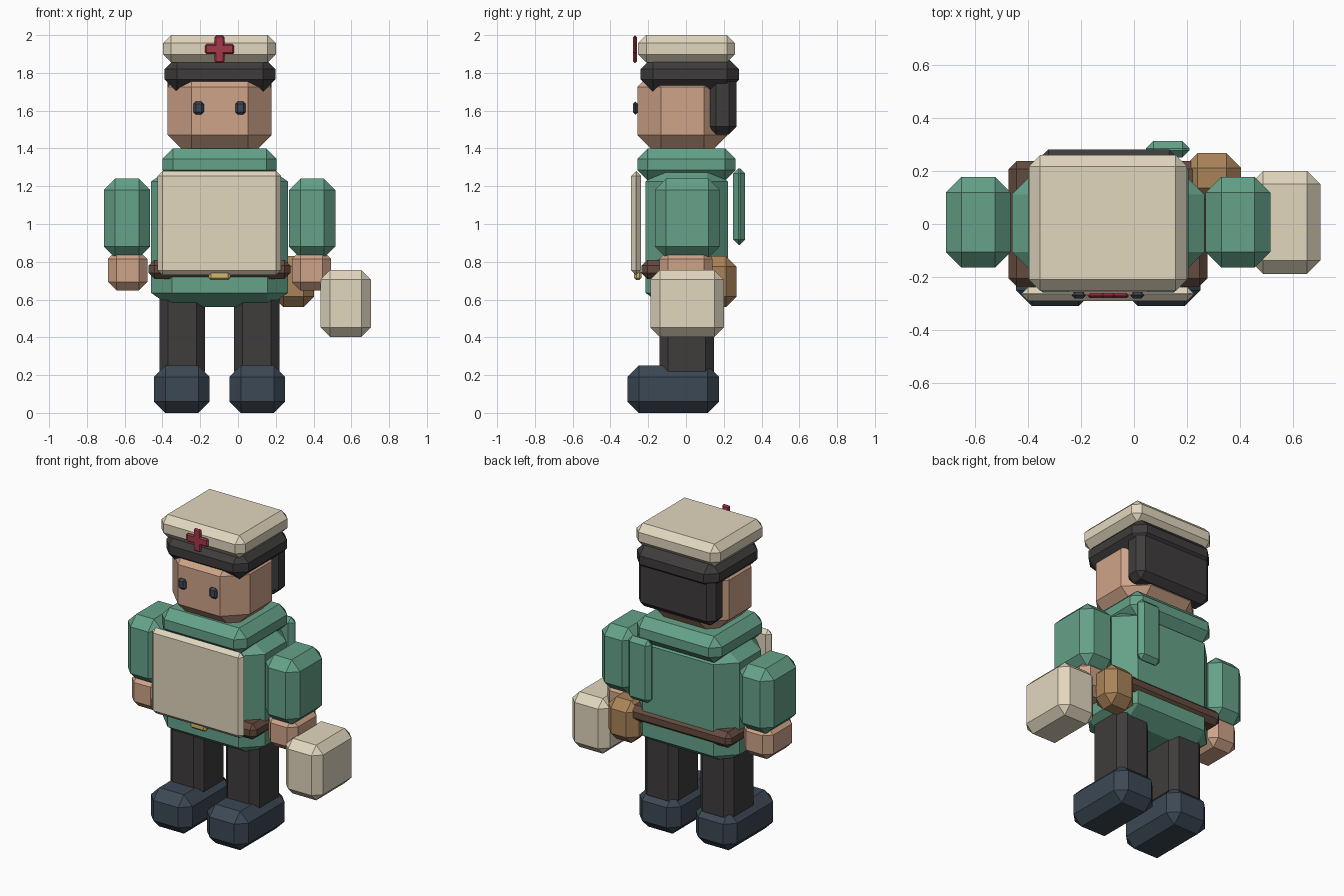
import bpy, bmesh

if "Cube" in bpy.data.objects:
    bpy.data.objects.remove(bpy.data.objects["Cube"])

COLORS = {
    "green": (0.13, 0.36, 0.25), "cream": (0.76, 0.68, 0.52), "skin": (0.62, 0.37, 0.25),
    "dark": (0.05, 0.045, 0.045), "navy": (0.045, 0.065, 0.09), "red": (0.38, 0.04, 0.07),
    "brown": (0.13, 0.07, 0.05), "tan": (0.40, 0.23, 0.10), "gold": (0.65, 0.48, 0.16),
}
MATS = {}
for key, rgb in COLORS.items():
    MATS[key] = bpy.data.materials.new(key)
    MATS[key].diffuse_color = (*rgb, 1)


def block(name, color, xs, ys, zs, c, cv=None, ch=None):
    """Chamfered block: c = top/bottom inset, cv = vertical edge chamfer, ch = chamfer height."""
    cv = c if cv is None else cv
    ch = c if ch is None else ch
    cx, cy, cz = (sum(r) / 2 for r in (xs, ys, zs))
    hx, hy, hz = ((r[1] - r[0]) / 2 for r in (xs, ys, zs))
    bm = bmesh.new()
    pts = set()
    for inset, k, z in ((0, cv, hz - ch), (c, max(cv - c, 0), hz)):
        ax, ay = hx - inset, hy - inset
        for sx in (-1, 1):
            for sy in (-1, 1):
                for sz in (-1, 1):
                    pts.add((cx + sx * (ax - k), cy + sy * ay, cz + sz * z))
                    pts.add((cx + sx * ax, cy + sy * (ay - k), cz + sz * z))
    for p in sorted(pts):
        bm.verts.new(p)
    bmesh.ops.convex_hull(bm, input=bm.verts)
    bmesh.ops.dissolve_limit(bm, angle_limit=0.02, verts=bm.verts, edges=bm.edges)
    bmesh.ops.recalc_face_normals(bm, faces=bm.faces)
    me = bpy.data.meshes.new(name)
    bm.to_mesh(me)
    bm.free()
    me.materials.append(MATS[color])
    ob = bpy.data.objects.new(name, me)
    bpy.context.collection.objects.link(ob)
    return ob


MID = -0.0975  # symmetry plane of the figure


def pair(name, color, xs, *args, **kw):
    """Right block plus its mirror image across the figure's middle."""
    block("right_" + name, color, xs, *args, **kw)
    block("left_" + name, color, (2 * MID - xs[1], 2 * MID - xs[0]), *args, **kw)


# Legs and boots
pair("boot", "navy", (-0.045, 0.25), (-0.31, 0.175), (0, 0.25), 0.06)
pair("leg", "dark", (-0.02, 0.22), (-0.14, 0.148), (0.2, 0.68), 0.02, cv=0.045)

# Tunic, collar and arms
block("tunic", "green", (-0.46, 0.265), (-0.215, 0.222), (0.56, 1.3), 0.11, cv=0.11, ch=0.075)
block("collar", "green", (-0.4, 0.205), (-0.258, 0.262), (1.23, 1.4), 0.055)
pair("sleeve", "green", (0.27, 0.515), (-0.165, 0.178), (0.82, 1.24), 0.06)
pair("hand", "skin", (0.285, 0.493), (-0.14, 0.14), (0.648, 0.86), 0.045)

# Apron, belt, buckle and back strap
block("apron", "cream", (-0.425, 0.227), (-0.29, -0.238), (0.73, 1.28), 0.025)
block("belt", "brown", (-0.473, 0.277), (-0.235, 0.237), (0.71, 0.81), 0.03)
block("buckle", "gold", (-0.155, -0.04), (-0.275, -0.235), (0.703, 0.755), 0.012)
block("back_tab", "green", (0.045, 0.21), (0.25, 0.313), (0.89, 1.295), 0.028)

# Pouch and carried case
block("pouch", "tan", (0.185, 0.403), (0.08, 0.267), (0.56, 0.83), 0.055)
block("case", "cream", (0.437, 0.703), (-0.188, 0.2), (0.402, 0.757), 0.05)

# Head and eyes
block("head", "skin", (-0.372, 0.177), (-0.258, 0.22), (1.395, 1.8), 0.075, cv=0.125)
pair("eye", "navy", (-0.014, 0.04), (-0.281, -0.255), (1.58, 1.648), 0.012)

# Hair
block("hair_cap", "dark", (-0.388, 0.198), (-0.24, 0.281), (1.7, 1.885), 0.065)
block("back_hair", "dark", (-0.372, 0.177), (0.12, 0.267), (1.475, 1.8), 0.04)

# Hat with cross badge
block("hat", "cream", (-0.397, 0.2), (-0.253, 0.26), (1.855, 2.0), 0.043)
block("badge_upright", "red", (MID - 0.026, MID + 0.026), (-0.28, -0.26), (1.853, 1.998), 0.008)
block("badge_crossbar", "red", (MID - 0.077, MID + 0.077), (-0.28, -0.26), (1.9, 1.952), 0.008)

for m in bpy.data.materials:
    if m.users and not m.is_grease_pencil:
        m.use_nodes = True
        m.node_tree.nodes["Principled BSDF"].inputs["Base Color"].default_value = m.diffuse_color
